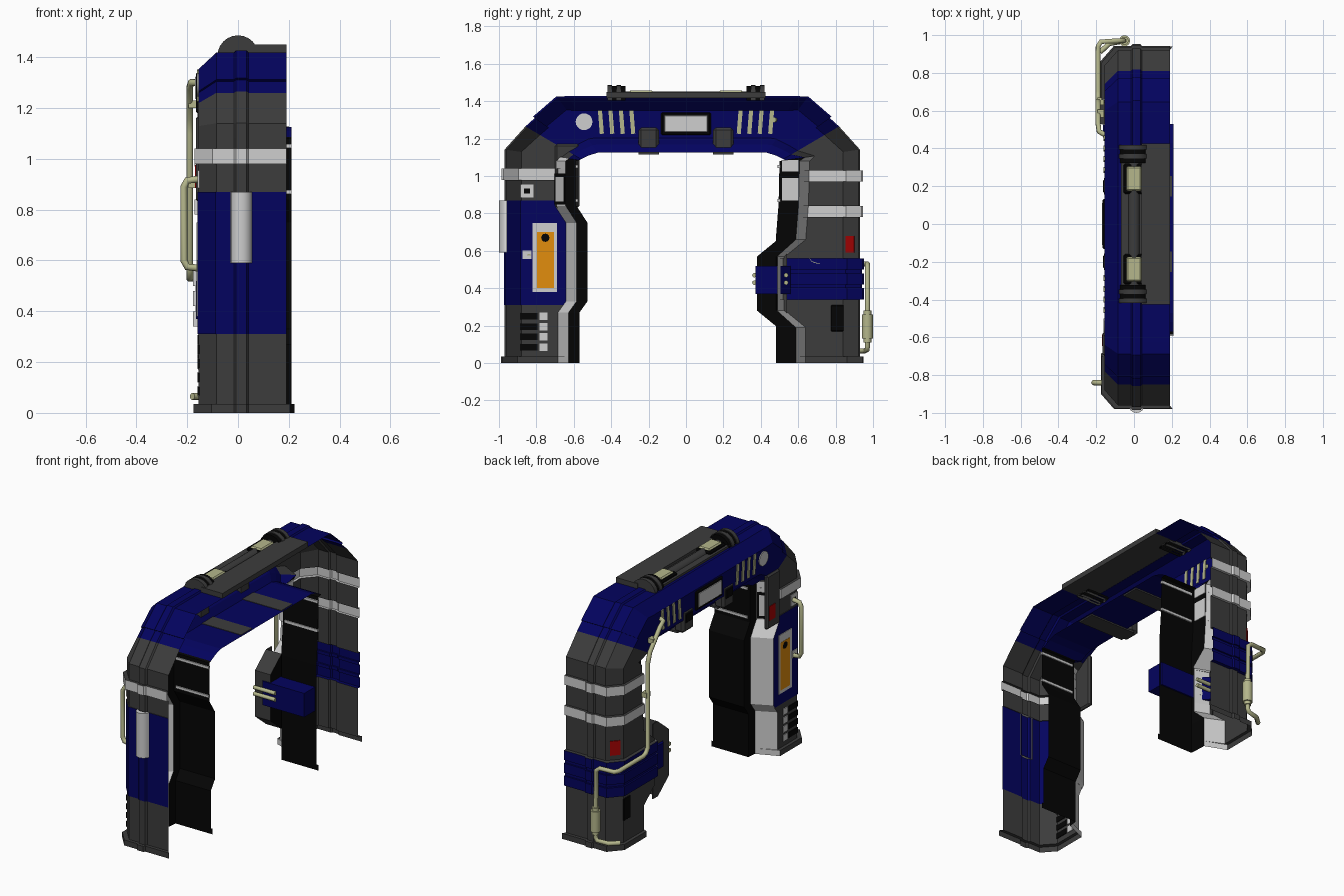
import bpy, bmesh, math
from mathutils import Vector

if "Cube" in bpy.data.objects:
    bpy.data.objects.remove(bpy.data.objects["Cube"])

C = -0.02                       # arch centre in y
COL = {"dark_grey": (.045, .045, .045), "navy_blue": (.001, .001, .112), "black": (.0015, .0015, .0015),
       "light_grey": (.62, .62, .62), "cream": (.46, .47, .26), "orange": (.76, .27, .004),
       "red": (.4, .001, .001)}
MATS = {}
for n, c in COL.items():
    MATS[n] = bpy.data.materials.new(n)
    MATS[n].diffuse_color = (*c, 1)
NAMES = list(COL)
G, B, K, L, Y, O, R = NAMES


def finish(name, bm, mats, smooth=False):
    bmesh.ops.recalc_face_normals(bm, faces=bm.faces)
    me = bpy.data.meshes.new(name)
    bm.to_mesh(me)
    bm.free()
    for m in mats:
        me.materials.append(MATS[m])
    ob = bpy.data.objects.new(name, me)
    bpy.context.collection.objects.link(ob)
    if smooth:
        for p in me.polygons:
            p.use_smooth = len(p.vertices) == 4
    return ob


def box(name, mat, center, size, rz=0, rx=0, bevel=0):
    bm = bmesh.new()
    bmesh.ops.create_cube(bm, size=1)
    for v in bm.verts:
        v.co = Vector((v.co.x * size[0], v.co.y * size[1], v.co.z * size[2]))
    if bevel:
        bmesh.ops.bevel(bm, geom=bm.edges[:], offset=bevel, segments=1, affect='EDGES')
    ob = finish(name, bm, [mat])
    ob.location, ob.rotation_euler = center, (rx, 0, rz)
    return ob


def prism(name, mats, pts, step):
    """polygon pushed along step; faces looking towards +x take the last material"""
    bm = bmesh.new()
    f = bm.faces.new([bm.verts.new(p) for p in pts])
    new = bmesh.ops.extrude_face_region(bm, geom=[f])["geom"]
    bmesh.ops.translate(bm, verts=[v for v in new if isinstance(v, bmesh.types.BMVert)], vec=step)
    ob = finish(name, bm, mats)
    for p in ob.data.polygons:
        p.material_index = len(mats) - 1 if p.normal.x > .5 else 0


def cyl(name, mat, center, r, length, axis='Z', seg=20, half=0):
    """half = +1 / -1 keeps only that side of the local y axis"""
    bm = bmesh.new()
    bmesh.ops.create_cone(bm, cap_ends=True, segments=seg, radius1=r, radius2=r, depth=length)
    if half:
        bmesh.ops.bisect_plane(bm, geom=bm.verts[:] + bm.edges[:] + bm.faces[:], plane_co=(0, 0, 0),
                               plane_no=(0, half, 0), clear_inner=True)
    ob = finish(name, bm, [mat], True)
    ob.location = center
    ob.rotation_euler = {'X': (0, math.pi / 2, 0), 'Y': (math.pi / 2, 0, 0), 'Z': (0, 0, 0)}[axis]
    return ob


def pipe(name, pts, r=.014):
    cu = bpy.data.curves.new(name, 'CURVE')
    cu.dimensions, cu.bevel_depth, cu.bevel_resolution, cu.use_fill_caps = '3D', r, 2, True
    sp = cu.splines.new('POLY')
    sp.points.add(len(pts) - 1)
    for p, q in zip(sp.points, pts):
        p.co = (*q, 1)
    cu.materials.append(MATS[Y])
    ob = bpy.data.objects.new(name, cu)
    bpy.context.collection.objects.link(ob)
    bpy.ops.object.select_all(action='DESELECT')
    ob.select_set(True)
    bpy.context.view_layer.objects.active = ob
    bpy.ops.object.convert(target='MESH')


def trim_at(kind, z):
    """light strip: start and end distance from the inner edge, x of its end, x of the inner edge"""
    if kind == 1:               # right leg: strip jogs towards the opening in the middle
        f = max(0, min(1, (z - .19) / .09, (.66 - z) / .09))
        return .16 - .11 * f, .107 - .1 * f, -.04, -.035
    return (.115, .058, -.04, -.035) if kind == -1 else (.09, .05, -.1, -.07)


# Open cross-section of the shell: outer wall with rib, chamfer, front face, trim strip, inner wall
def section(side, out, inn, kind, e=0, ex=None):
    o, i = Vector(out), Vector(inn)
    d = (o - i).normalized()
    w, t, x2, x3 = trim_at(kind, i.y)
    ex = e if ex is None else ex
    foot = out[1] < .036 and e > 0
    rows = [(.205 if foot else .19, o, 0), (.042, o, 0), (.034, o, .01), (-.008, o, .01), (-.016, o, 0),
            (-.085, o, 0), (-.155, o, -.08), (-.155, i, w), (x2, i, t), (x3, i, 0), (.222 if foot else .21, i, 0)]
    pts = []
    for k, (x, base, off) in enumerate(rows):
        p = base + d * (off + e if k < 7 else off)
        pts.append((x - ex if k in (5, 6, 7) else x, C + side * p.x, p.y))
    return pts


def shell(name, strips):
    """strips: (section a, section b, body colour, trim colour, inner colour)"""
    bm = bmesh.new()
    for a, b, body, trim, inner in strips:
        for k in range(len(a) - 1):
            f = bm.faces.new([bm.verts.new(p) for p in (a[k], a[k + 1], b[k + 1], b[k])])
            f.material_index = NAMES.index(body if k < 7 else trim if k == 7 else inner)
    bmesh.ops.remove_doubles(bm, verts=bm.verts, dist=.0004)
    return finish(name, bm, NAMES)


def lerp_inner(prof, z):
    for (u0, z0), (u1, z1) in zip(prof, prof[1:]):
        if z <= z1 + 1e-6:
            return u0 + (u1 - u0) * (z - z0) / (z1 - z0)


# Legs: inner outline (distance, height) and rows (bottom, top, outward step, colour)
inner = {-1: [(.55, 0), (.55, .27), (.507, .33), (.507, .75), (.565, .84), (.565, 1.08)],
         1: [(.5, 0), (.5, .19), (.5, .28), (.5, .57), (.5, .66), (.515, .85), (.52, 1.08)]}
rows = {-1: [(0, .035, .02, G), (.035, .31, 0, G), (.31, .87, .004, B), (.87, .98, 0, G),
             (.98, 1.04, .016, L), (1.04, 1.08, 0, G)],
        1: [(0, .035, .02, G), (.035, .34, 0, G), (.34, .4, .022, B), (.4, .42, .012, B),
            (.42, .48, .022, B), (.48, .5, .012, B), (.5, .56, .022, B), (.56, .78, 0, G),
            (.78, .84, .016, L), (.84, .97, 0, G), (.97, 1.03, .016, L), (1.03, 1.08, 0, G)]}
for s, name in ((-1, "left_leg"), (1, "right_leg")):
    strips, prev = [], None
    for z0, z1, e, col in rows[s]:
        cuts = [z0] + [z for _, z in inner[s] if z0 + .001 < z < z1 - .001] + [z1]
        secs = [section(s, (.94, z), (lerp_inner(inner[s], z), z), s, e) for z in cuts]
        if prev:
            strips.append((prev, secs[0], col if e else G, L, K))
        strips += [(a, b, col, L, K) for a, b in zip(secs, secs[1:])]
        prev = secs[-1]
    mid = section(s, (.94, 1.14), (.55, 1.085), s)
    top = section(s, (.83, 1.26), (.54, 1.09), 0)
    strips += [(prev, mid, G, L, K), (mid, top, G, G, B)]
    shell(name, strips)

# Arch beam across the top
st = []
arch = [(.83, 1.26, .54, 1.09, 0), (.78, 1.305, .5, 1.11, 0), (.78, 1.305, .5, 1.11, .012),
        (.66, 1.408, .45, 1.125, .012), (.60, 1.408, .43, 1.125, .012)]
for s in (-1, 1):
    half = [section(s, a[:2], a[2:4], 0, a[4], 0) for a in arch]
    st += half if s < 0 else half[::-1]
shell("arch_beam", [(a, b, B, B, B) for a, b in zip(st, st[1:])])

# Arch front details: slashes, round lamp, centre lamp, clamps
XF = -.156
for s in (-1, 1):
    for k in range(4):
        box("cream_slash", Y, (XF, s * (.287 + .056 * k), 1.288), (.009, .022, .125), rx=.08 * -s)
    box("underside_clamp", G, (-.125, s * .2, 1.19), (.07, .11, .14), bevel=.015)
    box("underside_clamp_lip", K, (-.155, s * .2, 1.21), (.02, .07, .06), bevel=.006)
    box("underside_strap", G, (.04, s * .2, 1.122), (.32, .11, .012))
cyl("round_lamp", L, (XF, -.545, 1.29), .045, .009, 'X')
box("centre_lamp_frame", K, (XF, 0, 1.28), (.02, .265, .12), bevel=.006)
box("centre_lamp", L, (XF, 0, 1.28), (.025, .24, .1), bevel=.008)

# Rail on top of the arch
box("rail_plate", G, (.115, 0, 1.434), (.15, .85, .032))
box("rail_base", G, (-.015, 0, 1.426), (.11, .8, .014))
cyl("rail_tube", G, (0, 0, 1.42), .032, .66, 'Y', half=1)
for s in (-1, 1):
    for k in range(4):
        cyl("rail_end_coil", G if k % 2 else K, (0, s * (.335 + .024 * k), 1.405), .081 if k % 2 else .076,
            .025, 'Y', 24, 1)
    box("rail_lamp_frame", K, (0, s * .24, 1.436), (.11, .16, .026), bevel=.008)
    box("rail_lamp", Y, (0, s * .24, 1.444), (.085, .135, .026), bevel=.01)

# Lamp windows above the inner walls, and light bars across them
rot = -math.atan2(.115, .057)
box("left_window_frame", K, (-.0975, C - .652, .93), (.007, .125, .165), rz=rot)
box("left_window", L, (-.0975, C - .652, .93), (.0095, .1, .13), rz=rot)
for z, h in ((.93, .12), (1.055, .06)):
    box("right_window", L, (-.0375, C + .577, z), (.009, .09, h), rz=.04)
for s, ui in ((-1, .565), (1, .517)):
    for z in (.87, 1.05):
        box("inner_light_bar", L, (.095, C + s * ui, z), (.23, .014, .016))

# Left leg: access panel, icon plate, vents, bumper, handle, label housing
XP = -.159
box("panel_frame", L, (XP, -.755, .565), (.007, .13, .37))
box("panel_orange", O, (XP, -.752, .55), (.009, .09, .3))
cyl("panel_knob", K, (XP, -.752, .67), .022, .0098, 'X', 12)
box("panel_latch", L, (XP, -.85, .58), (.009, .05, .045))
box("icon_plate", L, (-.155, -.85, .92), (.008, .07, .07))
box("icon_dot", K, (-.155, -.85, .92), (.0098, .03, .025))
for k in range(4):
    z = .085 + .055 * k
    box("vent_slot", K, (-.155, -.84, z), (.008, .09, .035))
    box("vent_light", L, (-.155, -.762, z), (.009, .045, .04))
cyl("outer_bumper", L, (.013, -.957, .73), .043, .28, 'Z', 16, -1)
box("label_housing", G, (-.152, -.635, 1.0), (.028, .13, .34), bevel=.01)
box("red_label_left", R, (-.166, -.615, .93), (.008, .06, .09))
pipe("handle", [(-.155, -.84, .57), (-.2, -.84, .575), (-.213, -.84, .6), (-.213, -.84, .89),
                (-.2, -.84, .915), (-.155, -.84, .92)])

# Right leg: bulge beside the opening, clamp around it, pins, red label, vent
prism("bulge", [G, K], [(-.14, y, z) for y, z in ((.49, .66), (.38, .57), (.38, .28), (.49, .19))], (.1, 0, 0))
prism("bulge_cover", [G], [(-.148, y, z) for y, z in ((.54, .66), (.49, .66), (.38, .57), (.38, .28), (.49, .19),
                                                     (.54, .19))], (.008, 0, 0))
prism("inner_clamp", [B], [(x, y, .37) for x, y in ((-.165, .56), (-.165, .46), (-.09, .372), (.2, .372), (.2, .49),
                                                   (-.08, .49), (-.15, .56))], (0, 0, .15))
for z in (.43, .47):
    cyl("clamp_pin", Y, (-.07, .366, z), .012, .15, 'X', 10)
    cyl("clamp_pin_inside", Y, (-.08, .535, z), .012, .1, 'X', 10)
box("red_label_right", R, (-.122, .879, .635), (.009, .06, .09), rz=-math.atan2(.07, .08))
box("oval_vent", K, (-.155, .81, .24), (.009, .07, .14), bevel=.004)

# Cream conduit with valve on the right leg
pipe("conduit", [(-.15, .47, 1.3), (-.185, .49, 1.3), (-.19, .53, 1.28), (-.19, .63, 1.16), (-.19, .65, 1.1),
                 (-.19, .65, .57), (-.19, .67, .54), (-.19, .7, .53), (-.19, .94, .53), (-.175, .965, .53),
                 (-.08, .97, .53), (-.055, .97, .51), (-.05, .97, .09), (-.06, .968, .07), (-.13, .955, .065),
                 (-.18, .91, .065)])
cyl("conduit_valve", Y, (-.05, .97, .195), .029, .13, 'Z', 16)
cyl("conduit_valve_neck", Y, (-.05, .97, .195), .021, .17, 'Z', 16)
for y, z in ((.585, 1.215), (.65, .9)):
    box("conduit_clip", Y, (-.177, y, z), (.035, .04, .03))

for m in bpy.data.materials:
    if m.users and not m.is_grease_pencil:
        m.use_nodes = True
        m.node_tree.nodes["Principled BSDF"].inputs["Base Color"].default_value = m.diffuse_color
